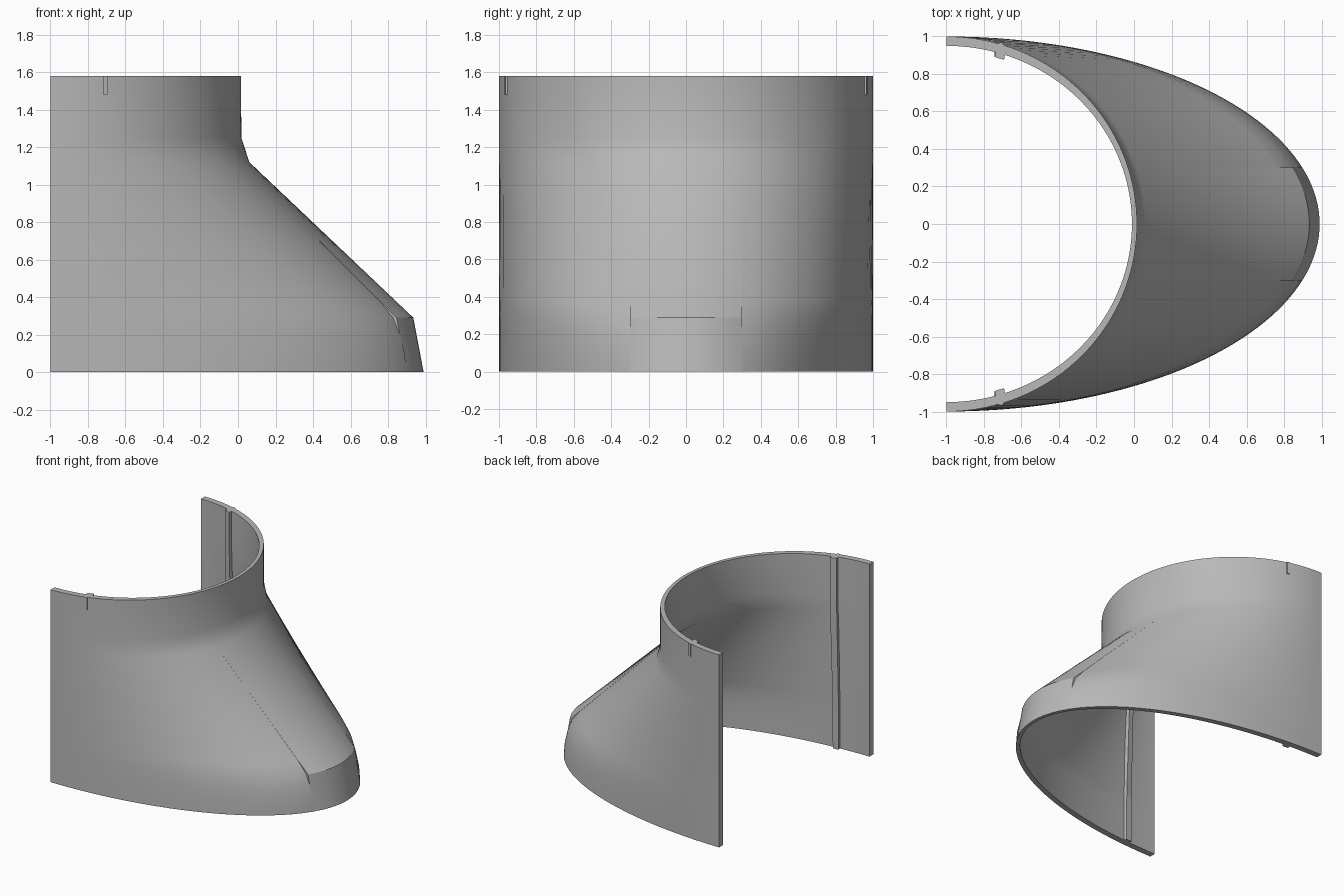
import bpy, bmesh
from math import pi, sin, cos, asin, sqrt, radians

# Remove the default cube
cube = bpy.data.objects.get("Cube")
if cube:
    bpy.data.objects.remove(cube, do_unlink=True)

grey = bpy.data.materials.new("plain grey")
grey.use_nodes = True
COLOUR = (0.48, 0.48, 0.48, 1)
grey.diffuse_color = COLOUR
grey.node_tree.nodes["Principled BSDF"].inputs["Base Color"].default_value = COLOUR

HEIGHT = 1.58
BACK = -1.0          # open back edge, centre of every half ellipse
WALL_SIDE, WALL_TIP = 0.05, 0.027

# Forward reach of the half ellipse by height: rounded body, and crisp toe
UPPER = [(1.12, 1.06), (1.25, 1.018), (HEIGHT, 1.016)]
BODY = [(0, 1.99), (0.1, 1.98), (0.2, 1.952), (0.29, 1.915), (0.38, 1.838)] + UPPER
TOE = [(0, 1.99), (0.1, 1.971), (0.2, 1.952), (0.29, 1.935), (0.38, 1.84)] + UPPER
TOE_ANGLE = asin(0.3)


def finish(name, bm, smooth=True):
    bmesh.ops.remove_doubles(bm, verts=bm.verts, dist=1e-5)
    bmesh.ops.recalc_face_normals(bm, faces=bm.faces)
    mesh = bpy.data.meshes.new(name)
    bm.to_mesh(mesh)
    bm.free()
    mesh.materials.append(grey)
    obj = bpy.data.objects.new(name, mesh)
    bpy.context.collection.objects.link(obj)
    if smooth:
        bpy.ops.object.select_all(action="DESELECT")
        obj.select_set(True)
        bpy.context.view_layer.objects.active = obj
        bpy.ops.object.shade_smooth_by_angle(angle=radians(31))
    return obj


def loft(bm, rings, closed):
    """Bridge equal-length rows of points with quads."""
    rows = [[bm.verts.new(p) for p in ring] for ring in rings]
    for a, b in zip(rows, rows[1:]):
        n = len(a)
        for i in range(n if closed else n - 1):
            j = (i + 1) % n
            bm.faces.new((a[i], a[j], b[j], b[i]))
    return rows


# Flared half shell: each column loops up the outside and down the inside
def column(t, profile):
    outer = [(BACK + a * cos(t), sin(t), z) for z, a in profile]
    inner = [(BACK + (a - WALL_TIP) * cos(t), (1 - WALL_SIDE) * sin(t), z)
             for z, a in BODY]
    return outer + inner[::-1]


def span(start, end, steps, profile):
    return [column(start + (end - start) * i / steps, profile)
            for i in range(steps + 1)]


bm = bmesh.new()
columns = (span(-pi / 2, -TOE_ANGLE, 36, BODY)
           + span(-TOE_ANGLE, TOE_ANGLE, 18, TOE)
           + span(TOE_ANGLE, pi / 2, 36, BODY))
rows = loft(bm, columns, closed=True)
# Cap the two straight back edges with quads
n = len(BODY)
for row in (rows[0], rows[-1]):
    for i in range(n - 1):
        bm.faces.new((row[i], row[i + 1], row[-2 - i], row[-1 - i]))
finish("flared_half_shell", bm)


# Inner ribs that follow the wall, one on each side
def inner_y(x, a):
    return (1 - WALL_SIDE) * sqrt(1 - ((x - BACK) / (a - WALL_TIP)) ** 2)


for side, label in ((1, "back"), (-1, "front")):
    bm = bmesh.new()
    sections = []
    for z, a in BODY:
        x0, x1 = -0.735, -0.685
        y0, y1 = inner_y(x0, a), inner_y(x1, a)
        sections.append([(x0, side * (y0 + 0.02), z), (x1, side * (y1 + 0.02), z),
                         (x1 - 0.008, side * (y1 - 0.025), z),
                         (x0 - 0.008, side * (y0 - 0.025), z)])
    rows = loft(bm, sections, closed=True)
    bm.faces.new(rows[0])
    bm.faces.new(rows[-1])
    finish(label + "_inner_rib", bm, smooth=False)

    # Short raised key on the outside of the top rim
    bm = bmesh.new()
    key = [[(x, side * y, z) for x, y in
            ((-0.72, 0.93), (-0.696, 0.93), (-0.696, 0.964), (-0.72, 0.97))]
           for z in (1.48, HEIGHT)]
    rows = loft(bm, key, closed=True)
    bm.faces.new(rows[0])
    bm.faces.new(rows[-1])
    finish(label + "_rim_key", bm, smooth=False)
